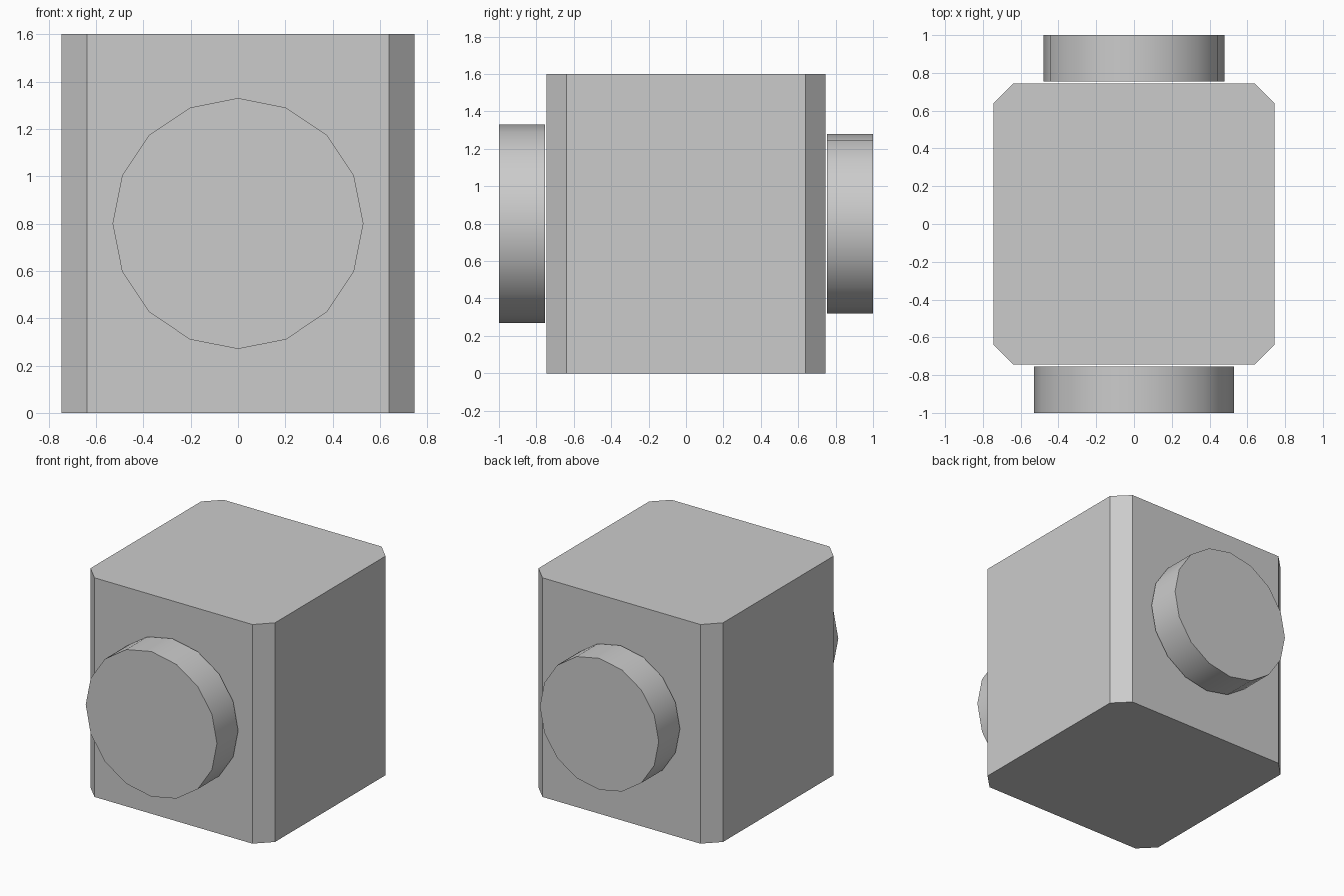
import bpy, bmesh, math
from mathutils import Matrix

if "Cube" in bpy.data.objects:
    bpy.data.objects.remove(bpy.data.objects["Cube"], do_unlink=True)

grey = bpy.data.materials.new("light grey")
grey.use_nodes = True
colour = (0.6, 0.6, 0.6, 1)
grey.diffuse_color = colour
grey.node_tree.nodes["Principled BSDF"].inputs["Base Color"].default_value = colour


def add_object(name, bm):
    mesh = bpy.data.meshes.new(name)
    bmesh.ops.recalc_face_normals(bm, faces=bm.faces)
    bm.to_mesh(mesh)
    bm.free()
    mesh.materials.append(grey)
    obj = bpy.data.objects.new(name, mesh)
    bpy.context.collection.objects.link(obj)
    return obj


# Main block with its four upright edges chamfered
WIDTH, HEIGHT, CHAMFER = 1.49, 1.6, 0.107
bm = bmesh.new()
bmesh.ops.create_cube(bm, size=1, matrix=Matrix.Translation((0, 0, HEIGHT / 2))
                      @ Matrix.Diagonal((WIDTH, WIDTH, HEIGHT, 1)))
uprights = [e for e in bm.edges
            if abs(e.verts[0].co.z - e.verts[1].co.z) > 1]
bmesh.ops.bevel(bm, geom=uprights, offset=CHAMFER, segments=1, affect='EDGES')
add_object("body", bm)


# Round discs standing just clear of the front and back faces
def add_disc(name, radius, side):
    inner, outer = 0.755, 1.0
    bm = bmesh.new()
    bmesh.ops.create_cone(
        bm, cap_ends=True, segments=16, radius1=radius, radius2=radius,
        depth=outer - inner,
        matrix=Matrix.Translation((0, side * (inner + outer) / 2, HEIGHT / 2))
        @ Matrix.Rotation(math.pi / 2, 4, 'X'))
    obj = add_object(name, bm)
    bpy.ops.object.select_all(action='DESELECT')
    obj.select_set(True)
    bpy.context.view_layer.objects.active = obj
    bpy.ops.object.shade_smooth_by_angle(angle=math.radians(30))


add_disc("front_disc", 0.53, -1)
add_disc("back_disc", 0.48, 1)
